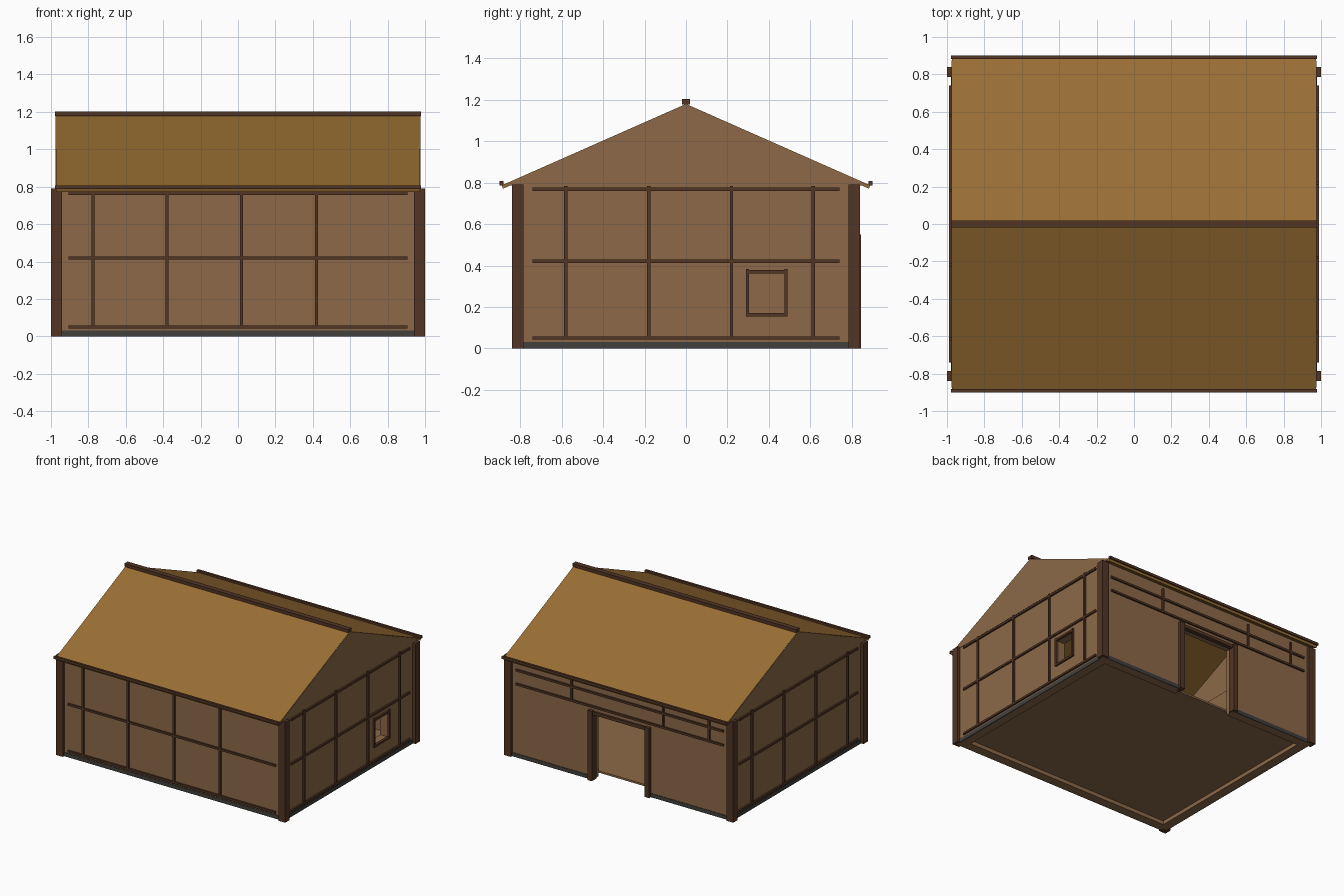
import bpy, bmesh
from mathutils import Matrix, Vector

if "Cube" in bpy.data.objects:
    bpy.data.objects.remove(bpy.data.objects["Cube"], do_unlink=True)


def material(name, rgb):
    m = bpy.data.materials.new(name)
    m.use_nodes = True
    col = (*rgb, 1)
    m.diffuse_color = col
    m.node_tree.nodes["Principled BSDF"].inputs["Base Color"].default_value = col
    return m


PLASTER = material("tan wall", (0.262, 0.141, 0.065))
THATCH = material("golden brown roof", (0.319, 0.156, 0.033))
TIMBER = material("dark timber", (0.084, 0.036, 0.018))
STONE = material("dark grey stone", (0.054, 0.051, 0.045))


def finish(name, bm, mat):
    bmesh.ops.recalc_face_normals(bm, faces=bm.faces)
    me = bpy.data.meshes.new(name)
    bm.to_mesh(me)
    bm.free()
    me.materials.append(mat)
    ob = bpy.data.objects.new(name, me)
    bpy.context.collection.objects.link(ob)
    return ob


def boxes(name, mat, spans):
    """One object from boxes, each given as x, y and z ranges."""
    bm = bmesh.new()
    for span in spans:
        mid = Vector([(a + b) / 2 for a, b in span])
        size = [abs(b - a) for a, b in span]
        bmesh.ops.create_cube(bm, size=1, matrix=Matrix.Translation(mid) @ Matrix.Diagonal((*size, 1)))
    return finish(name, bm, mat)


def prism(name, mat, profile, x0, x1):
    """Extrude a y-z profile along x."""
    bm = bmesh.new()
    face = bm.faces.new([bm.verts.new((x0, y, z)) for y, z in profile])
    out = bmesh.ops.extrude_face_region(bm, geom=[face])
    verts = [v for v in out["geom"] if isinstance(v, bmesh.types.BMVert)]
    bmesh.ops.translate(bm, verts=verts, vec=(x1 - x0, 0, 0))
    return finish(name, bm, mat)


def around(u, z, hole_u, hole_z):
    """Split a wall rectangle into the pieces around an opening."""
    parts = [((u[0], hole_u[0]), z), ((hole_u[1], u[1]), z),
             (hole_u, (z[0], hole_z[0])), (hole_u, (hole_z[1], z[1]))]
    return [p for p in parts if p[1][1] - p[1][0] > 0.001]


WX, WY, THICK = 0.975, 0.82, 0.07   # outer wall planes and thickness
IX, IY = WX - THICK, WY - THICK
B = 0.008                           # half width of a thin batten
OUT = 0.013                         # how far battens stand out

# Walls: plain front and left-hand end, door at the back, window in the other end
tall = (0, 0.8)
door_u, door_z = (-0.24, 0.24), (0, 0.53)
win_u, win_z = (0.3, 0.48), (0.165, 0.365)
boxes("front_wall", PLASTER, [((-WX, WX), (-WY, -IY), tall)])
boxes("back_wall", PLASTER,
      [(u, (IY, WY), z) for u, z in around((-WX, WX), tall, door_u, door_z)])
boxes("plain_side_wall", PLASTER, [((-WX, -IX), (-IY, IY), tall)])
boxes("window_side_wall", PLASTER,
      [((IX, WX), u, z) for u, z in around((-IY, IY), tall, win_u, win_z)])
boxes("floor", PLASTER, [((-IX, IX), (-IY, IY), (0.03, 0.045))])

# Stone footing, left open at the doorway
P = 0.004
foot = (0, 0.03)
boxes("footing", STONE,
      [((-0.94, 0.94), (-WY - P, -WY + P), foot)]
      + [(u, (WY - P, WY + P), foot) for u in ((-0.94, -0.26), (0.26, 0.94))]
      + [((s * WX - P, s * WX + P), (-0.785, 0.785), foot) for s in (-1, 1)])

# Corner posts
boxes("corner_posts", TIMBER,
      [((sx * 0.94, sx), (sy * 0.785, sy * 0.84), (0, 0.79))
       for sx in (-1, 1) for sy in (-1, 1)])


def bar(c):
    return (c - B, c + B)


def long_wall(side):
    return tuple(sorted((side * (WY - B), side * (WY + OUT))))


def end_wall(side):
    return tuple(sorted((side * (WX - B), side * (WX + OUT))))


# Battens on each wall
boxes("front_battens", TIMBER,
      [((-0.905, 0.905), long_wall(-1), bar(z)) for z in (0.05, 0.42, 0.763)]
      + [(bar(x), long_wall(-1), (0.05, 0.763)) for x in (-0.775, -0.38, 0.02, 0.42)])
boxes("back_battens", TIMBER,
      [((-0.905, 0.905), long_wall(1), bar(z)) for z in (0.58, 0.69)]
      + [(bar(x), long_wall(1), (0.58, 0.77)) for x in (-0.78, -0.38, 0.42)])
for name, s in (("window_side_battens", 1), ("plain_side_battens", -1)):
    boxes(name, TIMBER,
          [(end_wall(s), (-0.74, 0.74), bar(z)) for z in (0.05, 0.42, 0.768)]
          + [(end_wall(s), bar(s * y), (0.05, 0.785)) for y in (-0.58, -0.18, 0.22, 0.615)])

# Window and door frames
boxes("window_frame", TIMBER,
      [(end_wall(1), bar(y), (0.155, 0.383)) for y in (0.297, 0.483)]
      + [(end_wall(1), (0.297, 0.483), bar(z)) for z in (0.163, 0.37)])
boxes("door_frame", TIMBER,
      [((x - 0.02, x + 0.02), (WY - 0.03, WY + 0.025), (0, 0.55)) for x in (-0.25, 0.25)]
      + [((-0.25, 0.25), (WY - 0.02, WY + 0.015), (0.52, 0.545))])

# Roof slopes, gables and the beams along ridge and eaves
RIDGE, EAVE_Y, EAVE_Z, SLAB = 1.18, 0.89, 0.787, 0.018
prism("roof", THATCH,
      [(-EAVE_Y, EAVE_Z), (0, RIDGE), (EAVE_Y, EAVE_Z),
       (EAVE_Y - 0.007, EAVE_Z - 0.016), (0, RIDGE - SLAB), (0.007 - EAVE_Y, EAVE_Z - 0.016)],
      -0.974, 0.974)
for name, s in (("window_side_gable", 1), ("plain_side_gable", -1)):
    prism(name, PLASTER, [(-0.875, 0.787), (0.875, 0.787), (0, RIDGE - 0.001)],
          s * (WX - 0.03), s * 0.977)
boxes("ridge_beam", TIMBER, [((-0.978, 0.978), (-0.02, 0.02), (1.178, 1.203))])
boxes("eave_beams", TIMBER,
      [((-0.978, 0.978), (s * 0.881, s * 0.9), (0.787, 0.807)) for s in (-1, 1)])
